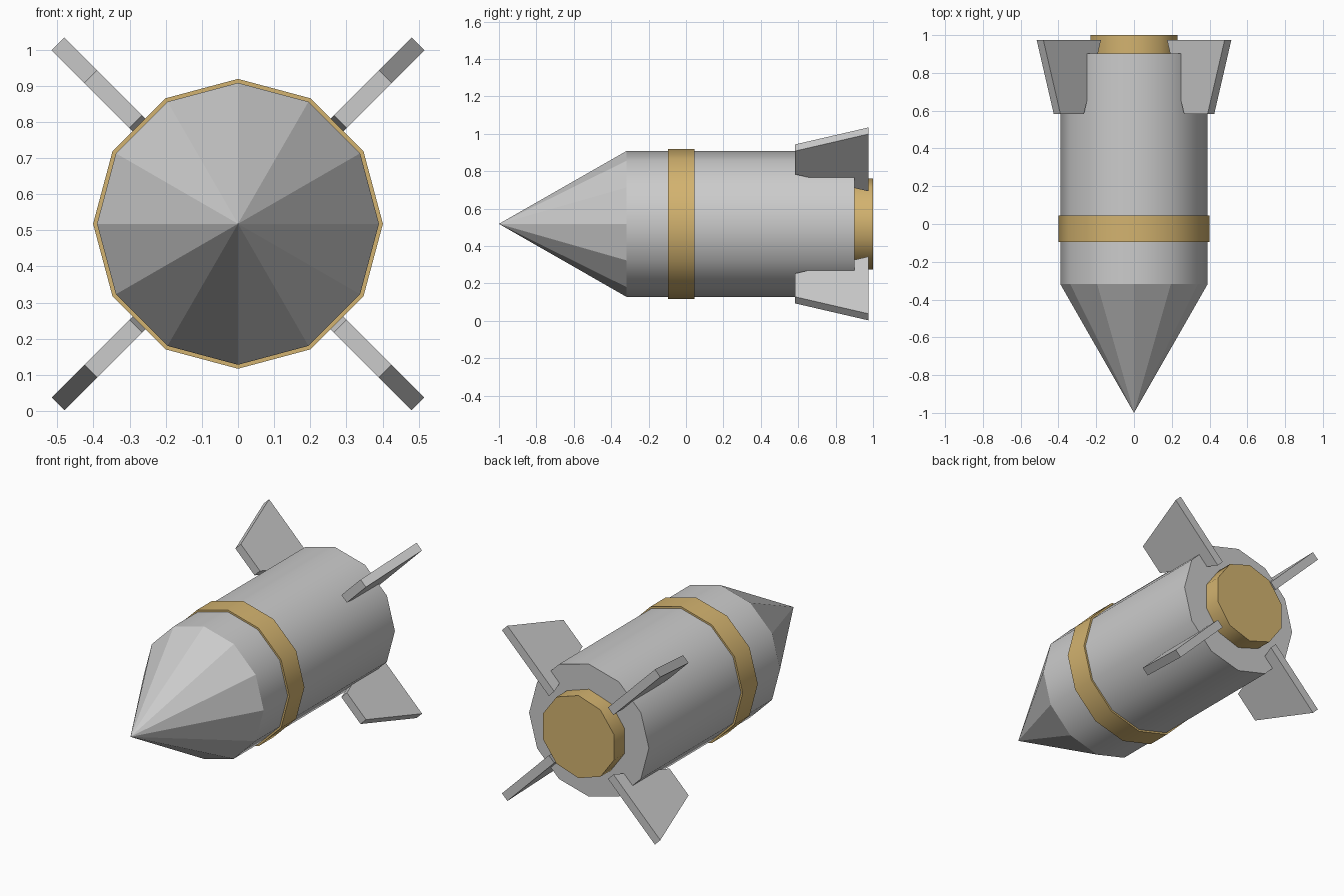
import bpy, bmesh, math

if "Cube" in bpy.data.objects:
    bpy.data.objects.remove(bpy.data.objects["Cube"])

AXIS_Z = 0.518  # height of the rocket's long axis

gold = bpy.data.materials.new("gold")
gold.diffuse_color = (0.65, 0.45, 0.16, 1)
gold.use_nodes = True
gold.node_tree.nodes["Principled BSDF"].inputs["Base Color"].default_value = gold.diffuse_color


def add_object(name, bm, mat=None, smooth=False):
    bmesh.ops.remove_doubles(bm, verts=bm.verts, dist=1e-5)
    bmesh.ops.recalc_face_normals(bm, faces=bm.faces)
    mesh = bpy.data.meshes.new(name)
    bm.to_mesh(mesh)
    bm.free()
    obj = bpy.data.objects.new(name, mesh)
    obj.location = (0, 0, AXIS_Z)
    bpy.context.collection.objects.link(obj)
    if mat:
        mesh.materials.append(mat)
    if smooth:
        bpy.ops.object.select_all(action='DESELECT')
        obj.select_set(True)
        bpy.context.view_layer.objects.active = obj
        bpy.ops.object.shade_smooth_by_angle(angle=math.radians(40))
    return obj


def lathe(name, profile, sides, mat=None, smooth=False, closed=False):
    """Revolve (y, radius) points around the y axis, first vertex at the top."""
    bm = bmesh.new()
    rings = []
    for y, r in profile:
        angles = [2 * math.pi * i / sides for i in range(sides)]
        rings.append([bm.verts.new((r * math.sin(a), y, r * math.cos(a))) for a in angles])
    pairs = list(zip(rings, rings[1:]))
    if closed:
        pairs.append((rings[-1], rings[0]))
    for a, b in pairs:
        for i in range(sides):
            j = (i + 1) % sides
            bm.faces.new((a[i], a[j], b[j], b[i]))
    # flat cap on the rear end
    if not closed and profile[-1][1] > 0:
        bm.faces.new(rings[-1])
    return add_object(name, bm, mat, smooth)


# Faceted nose, smooth body, gold band and gold nozzle
lathe("nose_cone", [(-1.0, 0.0), (-0.318, 0.39)], 12)
lathe("body", [(-0.318, 0.39), (0.902, 0.39)], 12, smooth=True)
lathe("band", [(-0.095, 0.385), (-0.095, 0.401), (0.045, 0.401), (0.045, 0.385)],
      12, gold, smooth=True, closed=True)
lathe("nozzle", [(0.895, 0.243), (1.0, 0.243)], 10, gold, smooth=True)

# Tail fins: one diagonal tapered plate, mirrored to all four corners
outline = [(0.40, 0.583), (0.576, 0.583), (0.704, 0.975), (0.272, 0.975)]  # (radius, y)
half = 0.025
d = math.sqrt(0.5)
bm = bmesh.new()
sides = [[bm.verts.new((d * (r + s), y, d * (r - s))) for r, y in outline]
         for s in (-half, half)]
bm.faces.new(sides[0])
bm.faces.new(sides[1])
for i in range(4):
    j = (i + 1) % 4
    bm.faces.new((sides[0][i], sides[0][j], sides[1][j], sides[1][i]))
fins = add_object("tail_fins", bm)
mirror = fins.modifiers.new("mirror", 'MIRROR')
mirror.use_axis = (True, False, True)
mirror.use_mirror_merge = False
